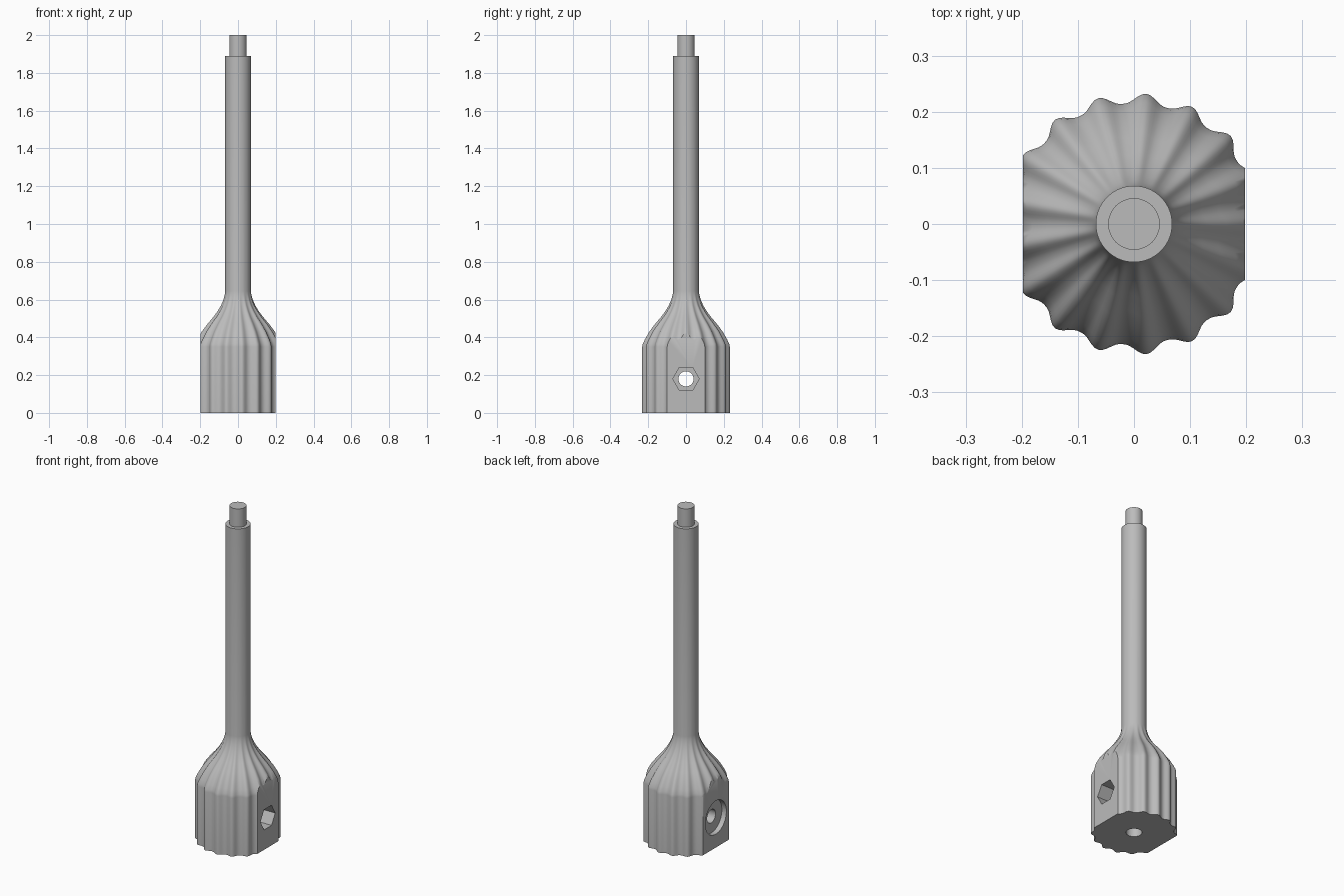
import bpy, bmesh, math
from mathutils import Matrix

cube = bpy.data.objects.get("Cube")
if cube:
    bpy.data.objects.remove(cube, do_unlink=True)

grey = bpy.data.materials.new("light grey")
grey.use_nodes = True
colour = (0.5, 0.5, 0.5, 1)
grey.diffuse_color = colour
grey.node_tree.nodes["Principled BSDF"].inputs["Base Color"].default_value = colour

LOBES, STEPS = 17, 12
SEGMENTS = LOBES * STEPS
SHAFT_R, LOBE_R = 0.068, 0.233
FLAT_X, HOLE_Z = 0.198, 0.18


def add_object(name, bm):
    bmesh.ops.recalc_face_normals(bm, faces=bm.faces[:])
    mesh = bpy.data.meshes.new(name)
    bm.to_mesh(mesh)
    bm.free()
    mesh.materials.append(grey)
    obj = bpy.data.objects.new(name, mesh)
    bpy.context.collection.objects.link(obj)
    return obj


def cylinder(name, radius, start, end, axis="Z", sides=64, z=0.0):
    """Cylinder from start to end along the axis, at height z if along X."""
    bm = bmesh.new()
    move = Matrix.Translation((0, 0, (start + end) / 2))
    if axis == "X":
        move = Matrix.Translation((0, 0, z)) @ Matrix.Rotation(math.pi / 2, 4, "Y") @ move
    bmesh.ops.create_cone(bm, cap_ends=True, segments=sides, radius1=radius,
                          radius2=radius, depth=end - start, matrix=move)
    return add_object(name, bm)


def box(name, x, size):
    bm = bmesh.new()
    bmesh.ops.create_cube(bm, size=size, matrix=Matrix.Translation((x, 0, 0.5)))
    return add_object(name, bm)


def activate(obj):
    bpy.ops.object.select_all(action="DESELECT")
    obj.select_set(True)
    bpy.context.view_layer.objects.active = obj


def cut(obj, cutter):
    cutter.hide_render = True
    mod = obj.modifiers.new("cut", "BOOLEAN")
    mod.operation, mod.solver, mod.object = "DIFFERENCE", "EXACT", cutter
    activate(obj)
    bpy.ops.object.modifier_apply(modifier=mod.name)
    bpy.data.objects.remove(cutter, do_unlink=True)


# Fluted grip blending into the plain shaft: (height, lobe radius)
profile = [(0, 0.233), (0.35, 0.233), (0.365, 0.230), (0.39, 0.218), (0.43, 0.195),
           (0.47, 0.165), (0.51, 0.131), (0.54, 0.109), (0.57, 0.091),
           (0.60, 0.078), (0.625, 0.071), (0.645, SHAFT_R), (1.89, SHAFT_R)]
bm = bmesh.new()
rings = []
for z, peak in profile:
    groove = 0.018 * ((peak - SHAFT_R) / (LOBE_R - SHAFT_R)) ** 0.8
    ring = []
    for i in range(SEGMENTS):
        a = math.tau * i / SEGMENTS
        crest = (0.5 + 0.5 * math.cos(LOBES * a)) ** 1.3
        r = peak - groove * (1 - crest)
        ring.append(bm.verts.new((r * math.cos(a), r * math.sin(a), z)))
    rings.append(ring)
for low, high in zip(rings, rings[1:]):
    for i in range(SEGMENTS):
        j = (i + 1) % SEGMENTS
        bm.faces.new((low[i], low[j], high[j], high[i]))
bm.faces.new(rings[0])
bm.faces.new(rings[-1])
handle = add_object("fluted_handle_and_shaft", bm)

# Two flat sides
for side in (-1, 1):
    cut(handle, box("flat_cutter", side * (FLAT_X + 1), 2))

# Cross bolt hole, hexagonal nut pocket, round head recess, base socket
cut(handle, cylinder("bolt_cutter", 0.04, -0.4, 0.4, "X", z=HOLE_Z))
cut(handle, cylinder("nut_cutter", 0.07, FLAT_X - 0.09, 0.4, "X", 6, HOLE_Z))
cut(handle, cylinder("head_cutter", 0.1, -0.4, -FLAT_X + 0.03, "X", z=HOLE_Z))
cut(handle, cylinder("socket_cutter", 0.043, -0.1, 0.28))

# Narrow pin on the shaft end
pin = cylinder("top_pin", 0.046, 1.88, 2.0)

for obj in (handle, pin):
    activate(obj)
    bpy.ops.object.shade_smooth_by_angle(angle=math.radians(35))
